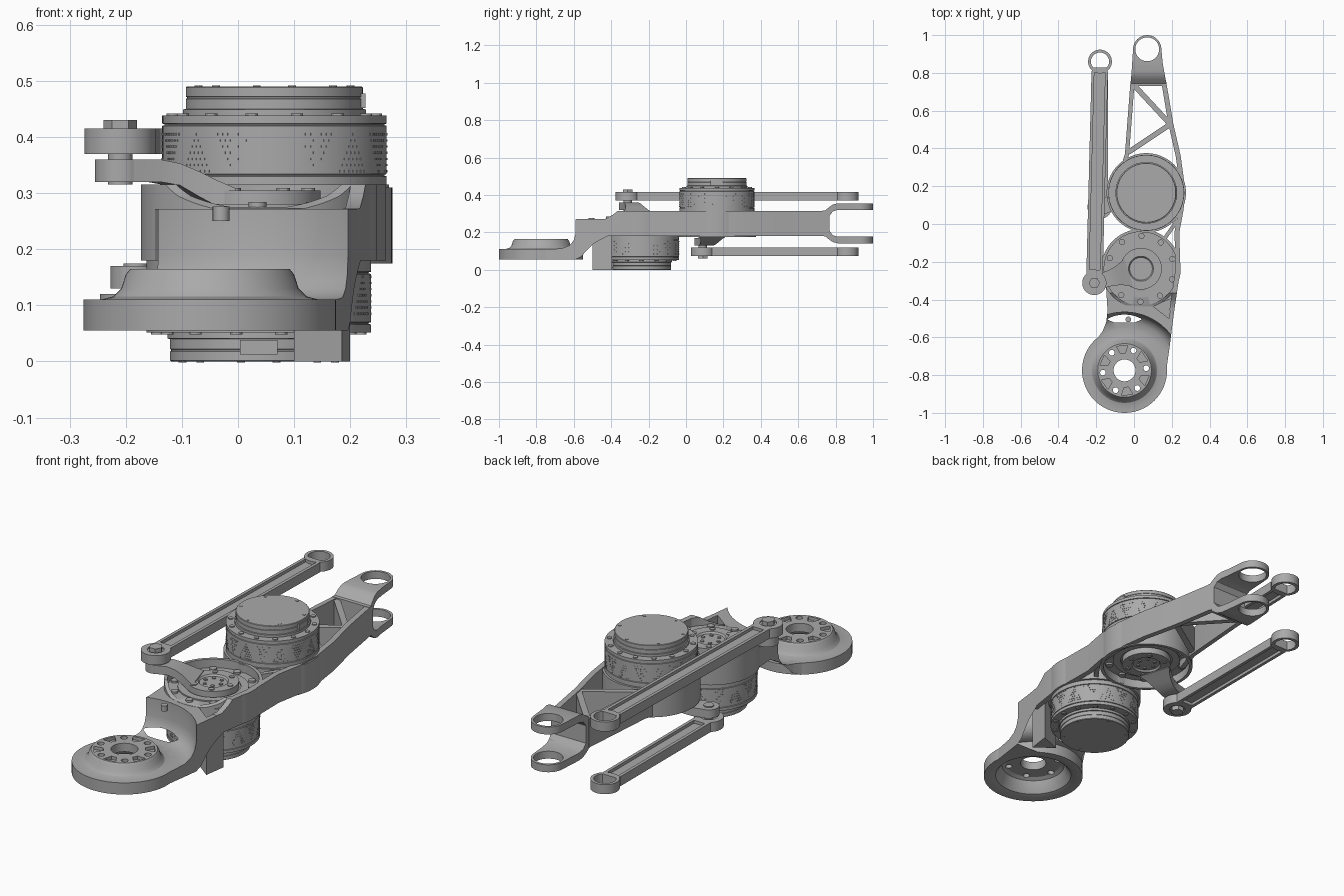
import bpy, bmesh, math
from mathutils import Vector

if "Cube" in bpy.data.objects:
    bpy.data.objects.remove(bpy.data.objects["Cube"])

mat = bpy.data.materials.new("machined_grey")
mat.use_nodes = True
GREY = (0.40, 0.40, 0.40, 1)
mat.diffuse_color = GREY
mat.node_tree.nodes["Principled BSDF"].inputs["Base Color"].default_value = GREY
MIRROR_Z = 0.49
parts = []


def finish(bm, name, flip=False):
    """Turn a bmesh into an object; flip mirrors it to the underside."""
    if flip:
        for v in bm.verts:
            v.co.z = MIRROR_Z - v.co.z
    bmesh.ops.recalc_face_normals(bm, faces=bm.faces)
    me = bpy.data.meshes.new(name)
    bm.to_mesh(me)
    bm.free()
    me.materials.append(mat)
    ob = bpy.data.objects.new(name, me)
    bpy.context.scene.collection.objects.link(ob)
    parts.append(ob)
    return ob


def extrude(name, pts, vec, flip=False):
    bm = bmesh.new()
    face = bm.faces.new([bm.verts.new(p) for p in pts])
    out = bmesh.ops.extrude_face_region(bm, geom=[face])["geom"]
    bmesh.ops.translate(bm, vec=vec, verts=[g for g in out if isinstance(g, bmesh.types.BMVert)])
    return finish(bm, name, flip)


def prism(name, pts, z0, z1, flip=False):
    return extrude(name, [(x, y, z0) for x, y in pts], (0, 0, z1 - z0), flip)


def side_prism(name, pts):
    return extrude(name, [(-0.5, y, z) for y, z in pts], (1, 0, 0))


def wall(name, path, width, z0, z1, flip=False):
    """Ribbon of even width along a plan path."""
    pts = [Vector(p) for p in path]
    left, right = [], []
    for i, p in enumerate(pts):
        d = (pts[min(i + 1, len(pts) - 1)] - pts[max(i - 1, 0)]).normalized()
        n = Vector((-d.y, d.x)) * width / 2
        left.append(p + n)
        right.append(p - n)
    return prism(name, left + right[::-1], z0, z1, flip)


def lathe(name, profile, centers, flip=False, n=64):
    """Revolve an (r, z) profile round each centre; open if it starts on the axis."""
    bm = bmesh.new()
    m = len(profile)
    spans = m - 1 if profile[0][0] == 0 else m
    for cx, cy in centers:
        rings = []
        for i in range(n):
            a = math.tau * i / n
            rings.append([bm.verts.new((cx + r * math.cos(a), cy + r * math.sin(a), z)) for r, z in profile])
        for i in range(n):
            a, b = rings[i], rings[(i + 1) % n]
            for j in range(spans):
                k = (j + 1) % m
                bm.faces.new((a[j], b[j], b[k], a[k]))
    bmesh.ops.remove_doubles(bm, verts=bm.verts, dist=1e-5)
    return finish(bm, name, flip)


def disc(name, centers, r, z0, z1, flip=False, n=64):
    return lathe(name, [(0, z0), (r, z0), (r, z1), (0, z1)], centers, flip, n)


def ring(name, center, r0, r1, z0, z1, flip=False):
    return lathe(name, [(r0, z0), (r1, z0), (r1, z1), (r0, z1)], [center], flip)


def circle(c, r, n, start=0.0):
    return [(c[0] + r * math.cos(start + math.tau * i / n), c[1] + r * math.sin(start + math.tau * i / n))
            for i in range(n)]


def cut(ob, cutter, op="DIFFERENCE"):
    mod = ob.modifiers.new("cut", "BOOLEAN")
    mod.operation, mod.object, mod.solver = op, cutter, "EXACT"
    bpy.context.view_layer.objects.active = ob
    bpy.ops.object.modifier_apply(modifier=mod.name)
    parts.remove(cutter)
    bpy.data.objects.remove(cutter)


BASE, LOWER, UPPER = (-0.05, -0.775), (0.037, -0.237), (0.065, 0.165)
ROD_END = Vector((-0.18, 0.86))

# Base mounting flange with a hollow underside
base = lathe("base_flange", [(0.058, 0.165), (0.142, 0.165), (0.15, 0.155), (0.158, 0.13), (0.172, 0.116),
                             (0.195, 0.11), (0.225, 0.11), (0.225, 0.055), (0.195, 0.055), (0.172, 0.062),
                             (0.155, 0.085), (0.142, 0.115), (0.125, 0.125), (0.058, 0.125)], [BASE])
cut(base, disc("hole_cutter", circle(BASE, 0.115, 6, 0.1), 0.015, 0.1, 0.2, n=16))
for i in range(6):
    a = math.tau * (i + 0.5) / 6 + 0.1
    u, v = Vector((math.cos(a), math.sin(a))), Vector((-math.sin(a), math.cos(a)))
    c = Vector(BASE)
    cut(base, prism("pocket_cutter", [c + u * r + v * w for r, w in
                                      ((0.09, -0.012), (0.13, -0.03), (0.13, 0.03), (0.09, 0.012))], 0.15, 0.2))

# Neck sweeping from the base up to the housing
neck = prism("neck", [(-0.235, -0.66), (-0.2, -0.615), (-0.165, -0.565), (-0.147, -0.52), (-0.14, -0.46),
                      (-0.15, -0.3), (0.235, -0.3), (0.205, -0.52), (0.19, -0.64), (0.173, -0.76)], 0.055, 0.272)
cut(neck, lathe("top_cutter", [(0, 0.11), (0.225, 0.11), (0.26, 0.114), (0.285, 0.13), (0.3, 0.155),
                               (0.308, 0.19), (0.31, 0.4), (0, 0.4)], [BASE]))
cut(neck, disc("bowl_cutter", [BASE], 0.2, 0.0, 0.3))
cut(neck, side_prism("under_cutter", [(-0.59, 0.0), (-0.59, 0.055), (-0.56, 0.07), (-0.53, 0.105), (-0.5, 0.135),
                                      (-0.46, 0.16), (-0.42, 0.18), (-0.2, 0.18), (-0.2, 0.0)]))
cut(neck, prism("window_cutter", [(0.1, -0.435), (0.185, -0.5), (0.2, -0.395)], 0, 0.4))
disc("neck_screw", [(-0.03, -0.435 - 0.07)], 0.015, 0.25, 0.276, n=16)

# Motor housings: a recessed cup, front rim sloped down on the lower one
cup = [(0, 0.18), (0.21, 0.18), (0.21, 0.315), (0.195, 0.315), (0.195, 0.275), (0, 0.275)]
slope = [(-0.35, 0.36), (-0.365, 0.315), (-0.39, 0.295), (-0.43, 0.273), (-0.8, 0.273), (-0.8, 0.36)]
lower_housing = lathe("lower_housing", cup, [LOWER], n=96)
cut(lower_housing, side_prism("slope_cutter", slope))
lathe("upper_housing", cup, [UPPER], True, n=96)

# Side walls and truss of the link
right_wall = wall("right_wall", [(0.2, -0.46), (0.231, -0.25), (0.228, -0.04), (0.25, 0.08), (0.256, 0.2),
                                 (0.234, 0.36), (0.195, 0.53), (0.158, 0.75)], 0.026, 0.18, 0.315)
cut(right_wall, side_prism("slope_cutter", slope))
wall("left_wall", [(-0.075, 0.25), (-0.037, 0.37), (-0.008, 0.75)], 0.022, 0.18, 0.315)
wall("truss_brace_far", [(0.0, 0.735), (0.19, 0.53)], 0.028, 0.19, 0.31)
wall("truss_brace_near", [(0.195, 0.53), (-0.03, 0.38)], 0.028, 0.19, 0.31)
wall("truss_brace_middle", [(0.23, 0.02), (0.16, -0.08)], 0.02, 0.19, 0.31)

# Forked far end
fork = prism("fork", [(-0.02, 0.73), (-0.013, 0.8), (-0.008, 0.88)]
             + [(0.07 + 0.075 * math.cos(a), 0.925 + 0.075 * math.sin(a))
                for a in [math.pi * (1 - i / 20) for i in range(21)]]
             + [(0.152, 0.85), (0.174, 0.73)], 0.1, 0.4)
half = [(0.71, 0.315), (0.745, 0.318), (0.765, 0.335), (0.785, 0.349), (0.81, 0.355), (1.02, 0.355),
        (1.02, 0.32), (0.81, 0.32), (0.785, 0.312), (0.768, 0.29)]
cut(fork, side_prism("jaw_shape", half + [(y, 0.497 - z) for y, z in half[::-1]]), "INTERSECT")
cut(fork, disc("pin_cutter", [(0.07, 0.925)], 0.063, 0, 0.5))


def vents(name, center, flip):
    """Triangular fields of small vent slots round a motor casing."""
    bm = bmesh.new()
    for s in range(16):
        for row in range(7):
            count = row + 1 if s % 2 else 7 - row
            z = 0.337 + 0.011 * row
            for k in range(count):
                a = math.tau * s / 16 + (k - (count - 1) / 2) * 0.05
                q = [(a - 0.015, z), (a + 0.015, z), (a + 0.015, z + 0.004), (a - 0.015, z + 0.004)]
                bm.faces.new([bm.verts.new((center[0] + 0.2012 * math.cos(t), center[1] + 0.2012 * math.sin(t), h))
                              for t, h in q])
    faces = bmesh.ops.extrude_face_region(bm, geom=bm.faces[:])["geom"]
    for v in [g for g in faces if isinstance(g, bmesh.types.BMVert)]:
        d = Vector((v.co.x - center[0], v.co.y - center[1], 0)).normalized()
        v.co -= d * 0.004
    finish(bm, name, flip)


def motor(tag, c, flip, port_angle):
    casing = [(0, 0.29), (0.2, 0.29)]
    for z in (0.33, 0.42):
        casing += [(0.2, z), (0.196, z + 0.001), (0.196, z + 0.003), (0.2, z + 0.004)]
    casing += [(0.2, 0.438), (0.163, 0.438), (0.163, 0.449), (0.158, 0.45), (0.158, 0.468),
               (0.156, 0.469), (0.156, 0.471), (0.158, 0.472), (0.158, 0.488), (0.156, 0.49), (0, 0.49)]
    lathe(tag + "_motor", casing, [c], flip, n=96)
    vents(tag + "_motor_vents", c, flip)
    disc(tag + "_motor_bolts", circle(c, 0.181, 14), 0.011, 0.43, 0.442, flip, 12)
    disc(tag + "_cap_screws", circle(c, 0.142, 6, 0.3), 0.007, 0.48, 0.492, flip, 10)
    u = Vector((math.cos(port_angle), math.sin(port_angle)))
    p = Vector(c)
    wall(tag + "_cable_port", [p + u * 0.14, p + u * 0.162], 0.066, 0.452, 0.478, flip)


def drive(tag, c, flip):
    """Output hub, crank arm and push rod."""
    c = Vector(c)
    tip = c + Vector((-0.247, -0.075))
    u = (tip - c).normalized()
    v = Vector((-u.y, u.x))
    disc(tag + "_floor_bolts", circle(c, 0.174, 10, 0.3), 0.016, 0.27, 0.284, flip, 16)
    ring(tag + "_bearing_ring", c, 0.118, 0.152, 0.27, 0.281, flip)
    lathe(tag + "_crank_hub", [(0, 0.27), (0.11, 0.27), (0.11, 0.305), (0.066, 0.305), (0.06, 0.297), (0, 0.297)],
          [c], flip)
    disc(tag + "_hub_screws", circle(c, 0.088, 6), 0.012, 0.3, 0.309, flip, 12)
    disc(tag + "_centre_screws", circle(c, 0.04, 6), 0.008, 0.29, 0.302, flip, 10)
    # Crank arm lofted from hub to raised tip, leaving the hub centre open
    bm = bmesh.new()
    rows = []
    for s, w, z0, z1 in ((0.068, 0.08, 0.272, 0.309), (0.095, 0.064, 0.276, 0.322), (0.125, 0.052, 0.293, 0.338),
                         (0.16, 0.044, 0.314, 0.353), (0.195, 0.041, 0.32, 0.36), (0.258, 0.044, 0.32, 0.36)):
        rows.append([bm.verts.new((*(c + u * s + v * k), z)) for k, z in ((-w, z0), (w, z0), (w, z1), (-w, z1))])
    for a, b in zip(rows, rows[1:]):
        for j in range(4):
            bm.faces.new((a[j], a[(j + 1) % 4], b[(j + 1) % 4], b[j]))
    bm.faces.new(rows[0])
    bm.faces.new(rows[-1][::-1])
    finish(bm, tag + "_crank_arm", flip)
    disc(tag + "_crank_tip", [tip], 0.045, 0.32, 0.36, flip)
    # Push rod with channelled faces and an eye at each end
    ring(tag + "_rod_near_eye", tip, 0.036, 0.064, 0.37, 0.415, flip)
    ring(tag + "_rod_far_eye", ROD_END, 0.048, 0.063, 0.37, 0.415, flip)
    d = (ROD_END - tip).normalized()
    n = Vector((-d.y, d.x))
    a, b = tip + d * 0.05, ROD_END - d * 0.052
    wall(tag + "_rod_web", [a, b], 0.08, 0.384, 0.401, flip)
    for side, word in ((-1, "inner"), (1, "outer")):
        wall(tag + "_rod_rail_" + word, [a + n * side * 0.036, b + n * side * 0.036], 0.015, 0.37, 0.415, flip)
    for p, word in ((a, "near"), (b, "far")):
        wall(tag + "_rod_pad_" + word, [p - d * 0.006, p + d * 0.02], 0.08, 0.37, 0.415, flip)
    disc(tag + "_rod_bearing", [tip], 0.037, 0.376, 0.409, flip)
    disc(tag + "_pin_shaft", [tip], 0.022, 0.315, 0.425, flip, 32)
    disc(tag + "_pin_head", [tip], 0.03, 0.405, 0.43, flip, 6)


motor("upper", UPPER, False, 0.0)
motor("lower", LOWER, True, -math.pi / 2)
drive("upper", LOWER, False)
drive("lower", UPPER, True)

# Smooth round faces, crisp edges
bpy.ops.object.select_all(action="DESELECT")
for ob in parts:
    ob.select_set(True)
bpy.context.view_layer.objects.active = parts[0]
bpy.ops.object.shade_smooth_by_angle(angle=math.radians(30))
